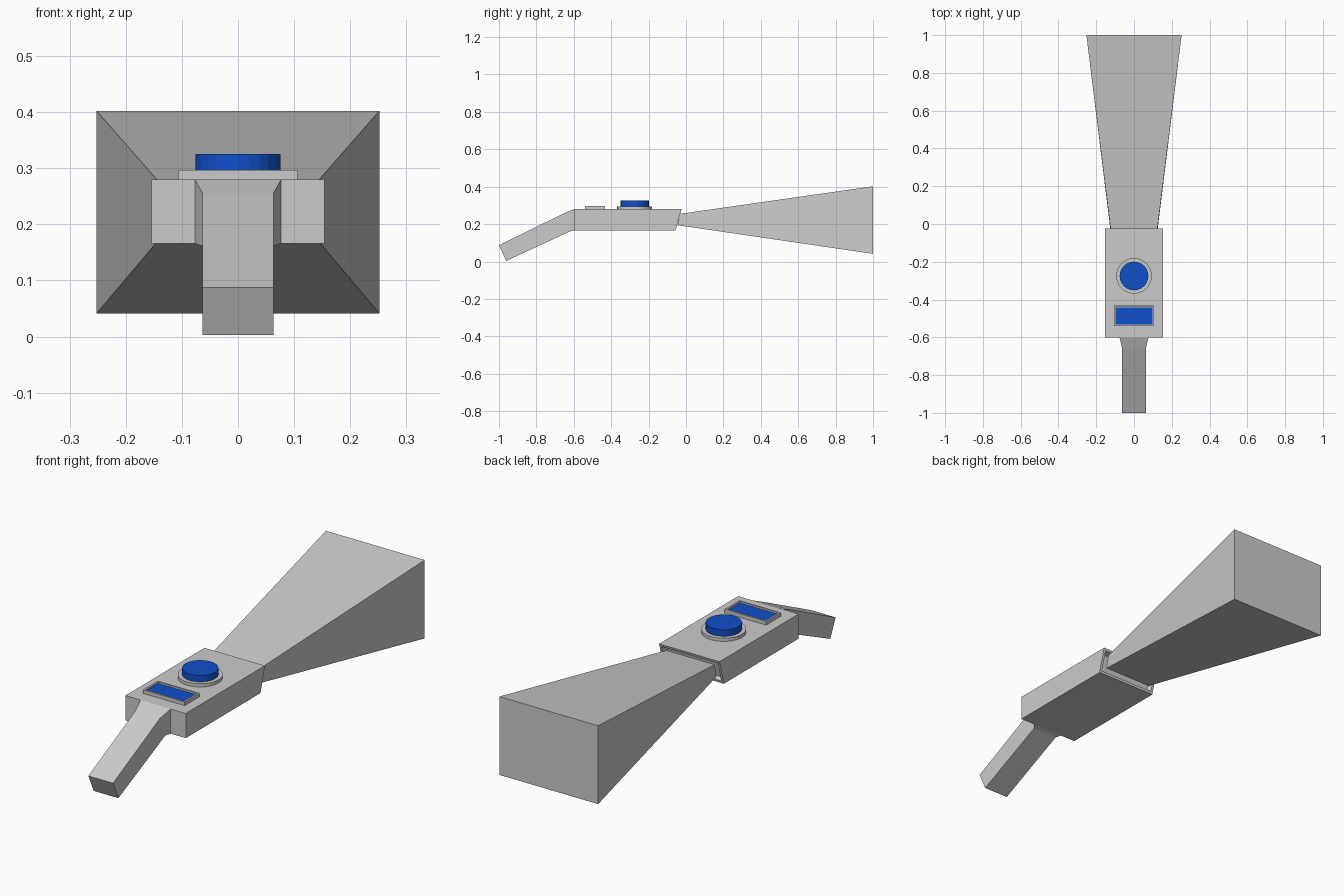
import bpy, bmesh
from math import radians

if "Cube" in bpy.data.objects:
    bpy.data.objects.remove(bpy.data.objects["Cube"])


def paint(obj, name, color):
    mat = bpy.data.materials.new(name)
    mat.diffuse_color = color
    mat.use_nodes = True
    mat.node_tree.nodes["Principled BSDF"].inputs["Base Color"].default_value = mat.diffuse_color
    obj.data.materials.append(mat)


def finish(name, bm):
    bmesh.ops.recalc_face_normals(bm, faces=bm.faces)
    mesh = bpy.data.meshes.new(name)
    bm.to_mesh(mesh)
    bm.free()
    obj = bpy.data.objects.new(name, mesh)
    bpy.context.collection.objects.link(obj)
    return obj


def loft(name, sections):
    """Join rectangular sections: (half width, (y, z) top, (y, z) bottom)."""
    bm = bmesh.new()
    rings = []
    for w, (yt, zt), (yb, zb) in sections:
        rings.append([bm.verts.new(p) for p in
                      ((-w, yt, zt), (w, yt, zt), (w, yb, zb), (-w, yb, zb))])
    for a, b in zip(rings, rings[1:]):
        for i in range(4):
            j = (i + 1) % 4
            bm.faces.new((a[i], a[j], b[j], b[i]))
    bm.faces.new(rings[0])
    bm.faces.new(rings[-1])
    return finish(name, bm)


def box(name, hw, y0, y1, z0, z1):
    return loft(name, [(hw, (y0, z1), (y0, z0)), (hw, (y1, z1), (y1, z0))])


def disc(name, radius, z0, z1):
    bpy.ops.mesh.primitive_cylinder_add(
        vertices=24, radius=radius, depth=z1 - z0,
        location=(0, -0.275, (z0 + z1) / 2))
    obj = bpy.context.object
    obj.name = name
    bpy.ops.object.shade_smooth_by_angle(angle=radians(10))
    return obj


BLUE = (0.005, 0.08, 0.6, 1)

# Body with slanted, recessed lens opening
loft("body", [
    (0.154, (-0.6, 0.28), (-0.6, 0.166)),
    (0.154, (-0.024, 0.28), (-0.056, 0.166)),
    (0.143, (-0.027, 0.269), (-0.053, 0.177)),
    (0.136, (-0.055, 0.264), (-0.075, 0.184))])

# Light beam
loft("light_beam", [
    (0.123, (-0.033, 0.255), (-0.045, 0.194)),
    (0.252, (1.0, 0.402), (1.0, 0.041))])

# Handle, flared where it meets the body
loft("handle", [
    (0.077, (-0.6, 0.28), (-0.6, 0.166)),
    (0.063, (-0.658, 0.255), (-0.62, 0.161)),
    (0.063, (-1.0, 0.087), (-0.961, 0.003))])

# Round button on its collar
disc("button_collar", 0.094, 0.278, 0.295)
paint(disc("button", 0.076, 0.285, 0.325), "blue_button", BLUE)

# Screen frame with sunken blue panel
loft("screen_frame", [
    (0.106, (-0.432, 0.278), (-0.54, 0.278)),
    (0.106, (-0.432, 0.297), (-0.54, 0.297)),
    (0.098, (-0.440, 0.297), (-0.532, 0.297)),
    (0.098, (-0.440, 0.286), (-0.532, 0.286))])
paint(box("screen", 0.097, -0.531, -0.441, 0.284, 0.29), "blue_screen", BLUE)
